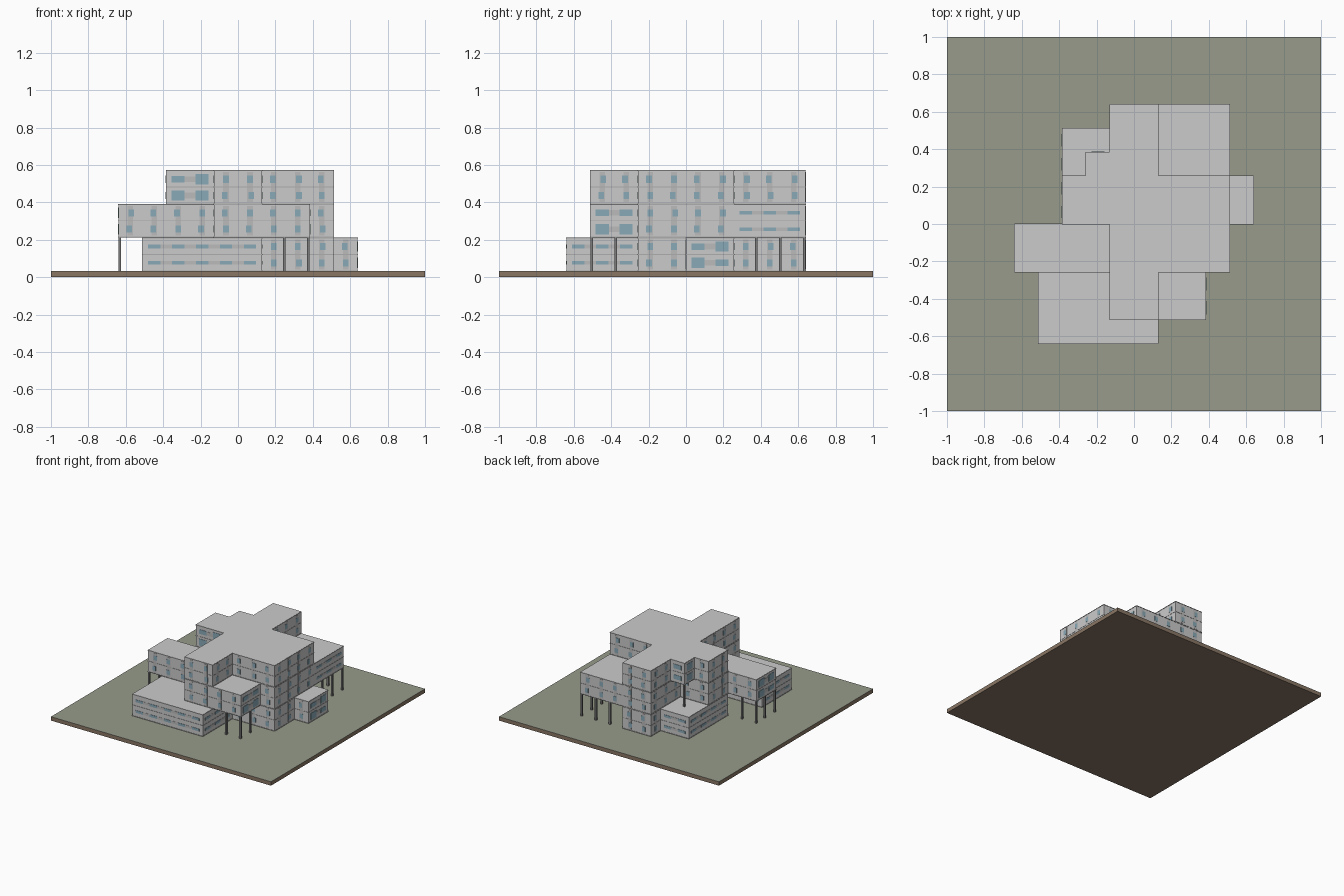
import bpy, bmesh, random
from mathutils import Matrix, Vector

if "Cube" in bpy.data.objects:
    bpy.data.objects.remove(bpy.data.objects["Cube"])

random.seed(4)
U, BASE, H = 0.128, 0.032, 0.18      # plan module, slab top, block height


def material(name, color):
    m = bpy.data.materials.new(name)
    m.diffuse_color = (*color, 1)
    m.use_nodes = True
    m.node_tree.nodes["Principled BSDF"].inputs["Base Color"].default_value = m.diffuse_color
    return m


def add_box(bm, center, size):
    bmesh.ops.create_cube(bm, size=1, matrix=Matrix.Translation(center)
                          @ Matrix.Diagonal((*size, 1)))


def finish(bm, name, mat=None):
    me = bpy.data.meshes.new(name)
    bm.to_mesh(me)
    bm.free()
    ob = bpy.data.objects.new(name, me)
    bpy.context.collection.objects.link(ob)
    if mat:
        me.materials.append(mat)


# Ground slab with grass on top
soil, grass = bmesh.new(), bmesh.new()
add_box(soil, (0, 0, 0.015), (2, 2, 0.03))
add_box(grass, (0, 0, BASE - 0.001), (2, 2, 0.002))
finish(soil, "ground_slab", material("soil", (0.25, 0.18, 0.13)))
finish(grass, "lawn", material("grass", (0.31, 0.33, 0.26)))

# Floor plans in modules: x0, y0, x1, y1
core = [(-1, -4, 1, 5), (1, -2, 4, 2), (-3, 0, -1, 2)]
plans = [core + [(-4, -5, 1, -2), (4, 0, 5, 2), (-3, 2, -1, 4)],
         core + [(-5, -2, -1, 0), (1, -4, 3, -2), (1, 2, 4, 5)],
         core + [(-2, 2, -1, 3)]]
cells = {(i, j, k) for k, plan in enumerate(plans) for x0, y0, x1, y1 in plan
         for i in range(x0, x1) for j in range(y0, y1)}

# Building shell: only the exposed faces of the modules
shell = bmesh.new()
glass, panel, trim = bmesh.new(), bmesh.new(), bmesh.new()
walls = []
for c in sorted(cells):
    mid = Vector(((c[0] + .5) * U, (c[1] + .5) * U, BASE + (c[2] + .5) * H))
    half = Vector((U / 2, U / 2, H / 2))
    for axis in range(3):
        for s in (-1, 1):
            n = list(c)
            n[axis] += s
            if tuple(n) in cells:
                continue
            a, b = (axis + 1) % 3, (axis + 2) % 3
            vs = []
            for p, q in ((-1, -1), (1, -1), (1, 1), (-1, 1)):
                v = mid.copy()
                v[axis] += s * half[axis]
                v[a] += p * half[a]
                v[b] += q * half[b]
                vs.append(shell.verts.new(v))
            shell.faces.new(vs if s > 0 else vs[::-1])
            if axis < 2:
                f = mid.copy()
                f[axis] += s * half[axis]
                walls.append((c, axis, s, f))
bmesh.ops.remove_doubles(shell, verts=shell.verts, dist=1e-4)
bmesh.ops.dissolve_limit(shell, angle_limit=0.01, verts=shell.verts, edges=shell.edges)
finish(shell, "building_shell")


def on_wall(bm, axis, f, u, z, w, h, depth):
    """Thin panel on a wall: u along the wall, z above the block's floor."""
    c = f.copy()
    c[1 - axis] += u
    c.z += z - H / 2
    size = [w, w, h]
    size[axis] = depth * 2
    add_box(bm, c, size)


def style(c, axis, s):
    i, j, k = c
    if k == 0 and i == 4 and axis == 0 or k == 1 and axis == 0 and (i == -5 or i == 2):
        return "wide"
    if k == 2 and (j == 2 and i == -2 or axis == 1 and s < 0 and i < -1):
        return "wide"
    if k == 0 and (j < -2 or i < -1) or k == 1 and axis == 0 and j > 1 and i == 3:
        return "strip"
    return "slot"


# Windows, light panels and floor bands on every wall
exposed = {(c, a, s) for c, a, s, f in walls}
for c, axis, s, f in walls:
    kind = style(c, axis, s)
    nxt = list(c)
    nxt[1 - axis] += 1
    nxt = tuple(nxt)
    joined = (nxt, axis, s) in exposed and style(nxt, axis, s) == kind
    for z in (0.003, H / 2, H - 0.003):
        on_wall(trim, axis, f, 0, z, U, 0.004, 0.002)
    if kind == "slot":
        on_wall(panel, axis, f, 0, H / 2, 0.03, H - 0.02, 0.0015)
    for z in (0.045, 0.132):
        if kind == "slot":
            on_wall(glass, axis, f, random.choice((-.006, 0, .006)), z, 0.03, 0.038, 0.0025)
        elif kind == "wide":
            on_wall(glass, axis, f, 0, z, 0.07, random.choice((.035, .055)), 0.0025)
            if joined:
                on_wall(panel, axis, f, U / 2, z, 0.058, 0.03, 0.0015)
        else:
            on_wall(glass, axis, f, 0, z, 0.066, 0.02, 0.0025)
            if joined:
                on_wall(panel, axis, f, U / 2, z, 0.062, 0.02, 0.0015)
finish(glass, "window_glass", material("glass", (0.25, 0.4, 0.47)))
finish(panel, "light_wall_panels", material("light_panel", (0.5, 0.5, 0.5)))
finish(trim, "floor_bands", material("band", (0.42, 0.42, 0.42)))

# Slim columns under the overhanging blocks
cols = bmesh.new()
spots = [(-5, 0, 0), (-5, -1, 0), (-5, -2, 0), (-4, 0, 0),
         (2, -4, 0), (3, -4, 0), (3, -3, 0),
         (4, 3, 0), (4, 4, 0), (4, 5, 0), (3, 5, 0), (2, 5, 0), (-2, 3, 1)]
for i, j, k in spots:
    x, y = i * U, j * U
    x -= 0.008 if x > 0 else -0.008
    y -= 0.008 if j >= 0 else -0.008
    add_box(cols, (x, y, BASE + (k + .5) * H), (0.014, 0.014, H))
finish(cols, "support_columns", material("column", (0.2, 0.2, 0.2)))
